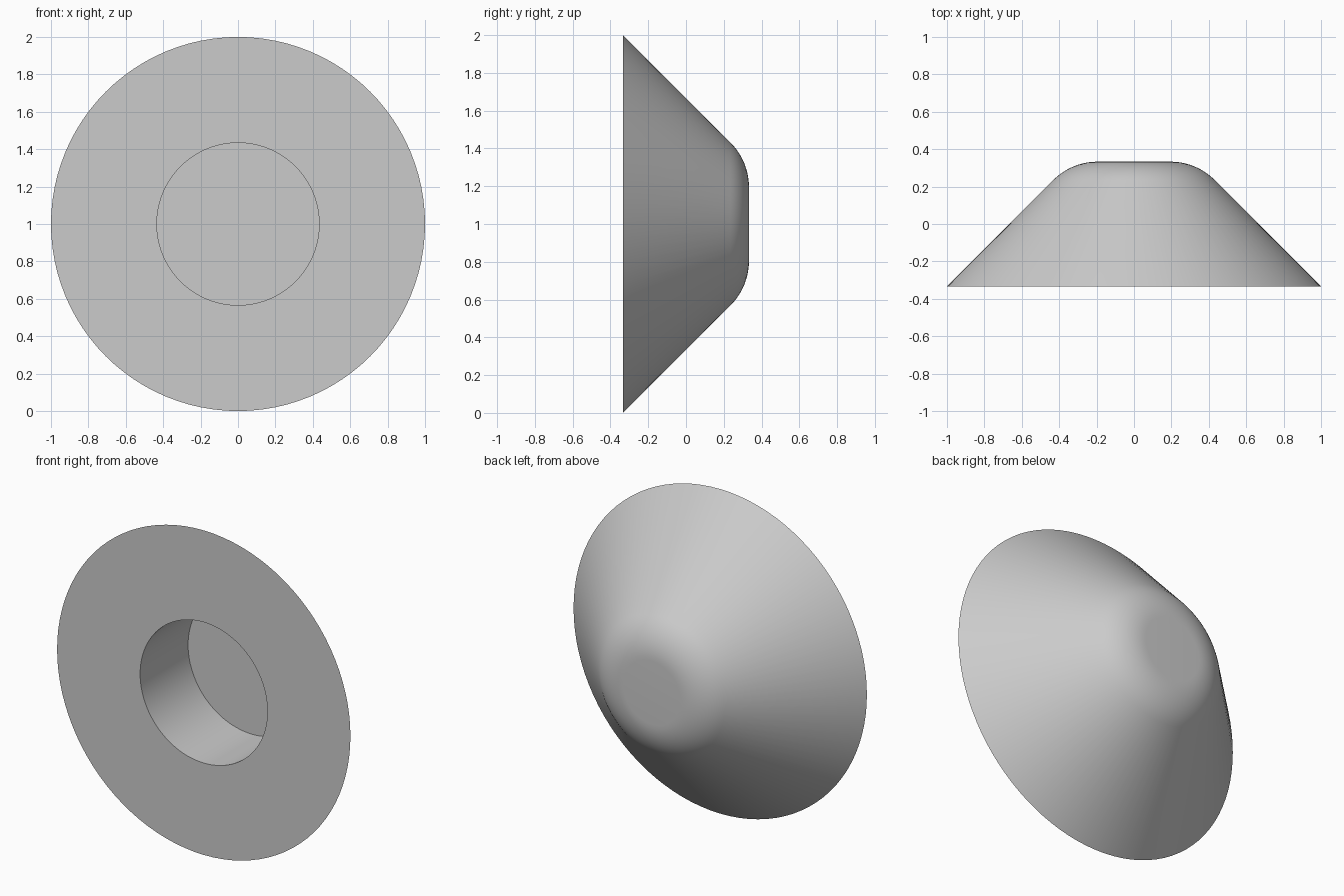
import bpy, bmesh
from math import sin, cos, tan, pi, radians
from mathutils import Vector

cube = bpy.data.objects.get("Cube")
if cube:
    bpy.data.objects.remove(cube, do_unlink=True)

# Main dimensions
RIM = 1.0
HALF = 1 / 3             # half of the thickness along y
RECESS_R = 0.434
RECESS_DEPTH = 0.467
FILLET = 1 / 3
SEGMENTS = 96
ARC_STEPS = 10

# Plain grey material
grey = bpy.data.materials.new("light grey")
grey.use_nodes = True
colour = (0.6, 0.6, 0.6, 1)
grey.diffuse_color = colour
grey.node_tree.nodes["Principled BSDF"].inputs["Base Color"].default_value = colour

# Half profile as (radius, y): recess floor, recess wall, front face, cone
floor_y = RECESS_DEPTH - HALF
profile = [(0, floor_y), (RECESS_R, floor_y), (RECESS_R, -HALF), (RIM, -HALF)]

# Rounded shoulder between the 45 degree cone and the flat back
flat_r = RIM - 2 * HALF - FILLET * tan(pi / 8)
for i in range(ARC_STEPS + 1):
    a = radians(45) * (1 + i / ARC_STEPS)
    profile.append((flat_r + FILLET * cos(a), HALF - FILLET + FILLET * sin(a)))
profile.append((0, HALF))

# Revolve the profile around the front-to-back axis
bm = bmesh.new()
verts = [bm.verts.new((r, y, 1)) for r, y in profile]
edges = [bm.edges.new(pair) for pair in zip(verts, verts[1:])]
bmesh.ops.spin(bm, geom=verts + edges, cent=Vector((0, 0, 1)), axis=Vector((0, 1, 0)),
               angle=2 * pi, steps=SEGMENTS, use_duplicate=False)
bmesh.ops.remove_doubles(bm, verts=bm.verts[:], dist=0.0005)
bmesh.ops.recalc_face_normals(bm, faces=bm.faces[:])

mesh = bpy.data.meshes.new("conical_knob")
bm.to_mesh(mesh)
bm.free()
mesh.materials.append(grey)
knob = bpy.data.objects.new("conical_knob", mesh)
bpy.context.collection.objects.link(knob)

# Smooth shading with crisp rim and recess edges
bpy.ops.object.select_all(action='DESELECT')
knob.select_set(True)
bpy.context.view_layer.objects.active = knob
bpy.ops.object.shade_smooth_by_angle(angle=radians(30))
